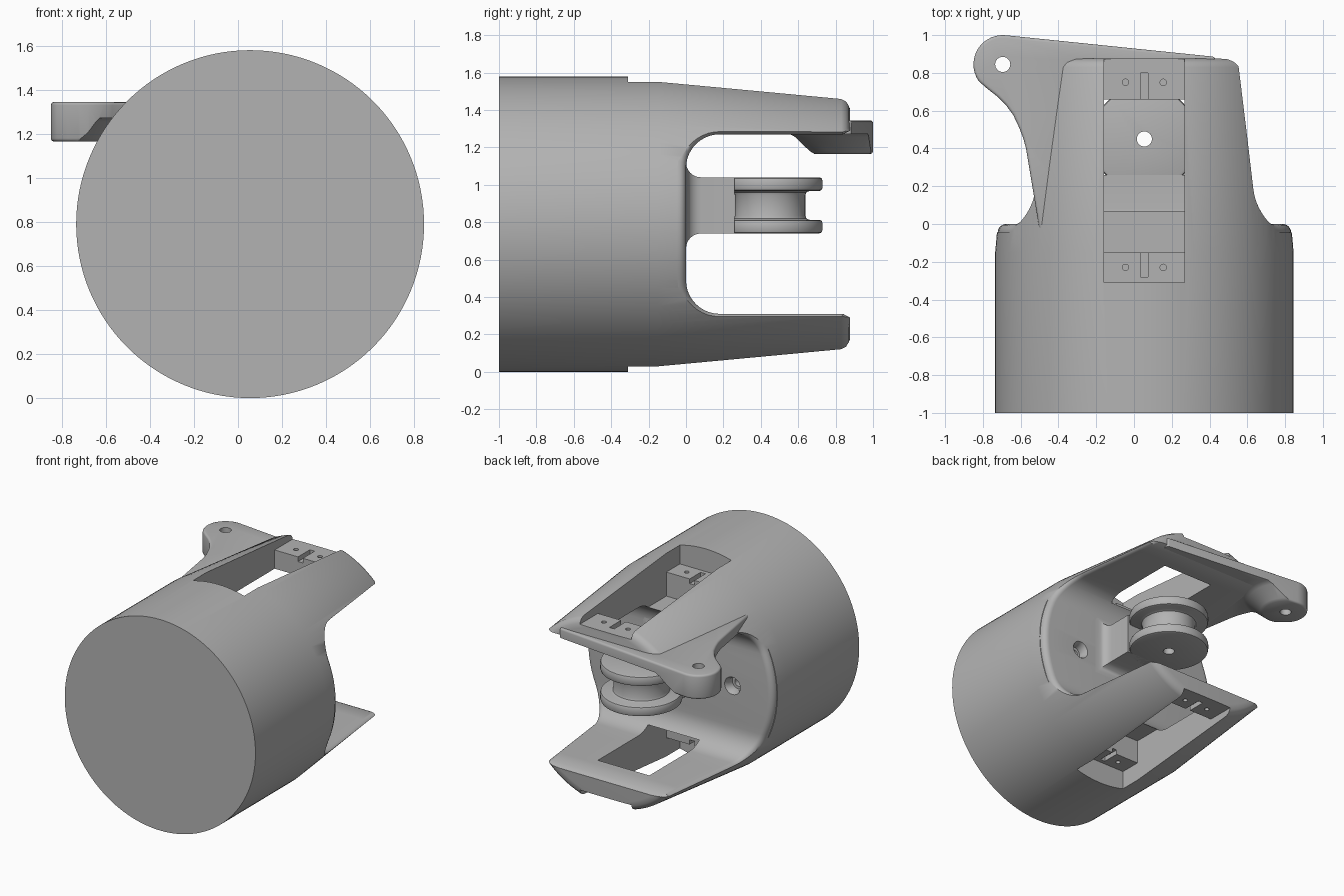
import bpy, bmesh, math
from math import sin, cos, pi, sqrt

if "Cube" in bpy.data.objects:
    bpy.data.objects.remove(bpy.data.objects["Cube"])

CX, CZ = 0.055, 0.79        # axis of the round body
GREY = (0.45, 0.45, 0.45, 1)
grey = bpy.data.materials.new("plain grey")
grey.use_nodes = True
grey.diffuse_color = GREY
grey.node_tree.nodes["Principled BSDF"].inputs["Base Color"].default_value = GREY


def loft(name, rings):
    """Skin a stack of equal-length closed rings and cap both ends."""
    bm = bmesh.new()
    rows = [[bm.verts.new(p) for p in ring] for ring in rings]
    n = len(rows[0])
    for a, b in zip(rows, rows[1:]):
        for i in range(n):
            j = (i + 1) % n
            bm.faces.new((a[i], a[j], b[j], b[i]))
    bm.faces.new(rows[0])
    bm.faces.new(rows[-1])
    bmesh.ops.recalc_face_normals(bm, faces=bm.faces)
    mesh = bpy.data.meshes.new(name)
    bm.to_mesh(mesh)
    bm.free()
    mesh.materials.append(grey)
    obj = bpy.data.objects.new(name, mesh)
    bpy.context.collection.objects.link(obj)
    return obj


def lathe(name, profile, centre, axis="z", sides=48):
    """Turn (radius, height) pairs around an axis through centre."""
    x, y, z = centre
    turn = [2 * pi * i / sides for i in range(sides)]
    if axis == "z":
        rings = [[(x + r * cos(t), y + r * sin(t), z + h) for t in turn] for r, h in profile]
    else:
        rings = [[(x + r * cos(t), y + h, z + r * sin(t)) for t in turn] for r, h in profile]
    return loft(name, rings)


def box(name, x0, x1, y0, y1, z0, z1):
    return loft(name, [[(x0, y0, z), (x1, y0, z), (x1, y1, z), (x0, y1, z)] for z in (z0, z1)])


def apply(obj, mod):
    bpy.ops.object.select_all(action="DESELECT")
    bpy.context.view_layer.objects.active = obj
    obj.select_set(True)
    bpy.ops.object.modifier_apply(modifier=mod.name)


def cut(obj, tool):
    mod = obj.modifiers.new("cut", "BOOLEAN")
    mod.operation, mod.solver, mod.object = "DIFFERENCE", "EXACT", tool
    apply(obj, mod)
    bpy.data.objects.remove(tool)


def smooth(obj):
    bpy.ops.object.select_all(action="DESELECT")
    bpy.context.view_layer.objects.active = obj
    obj.select_set(True)
    bpy.ops.object.shade_smooth_by_angle(angle=math.radians(32))


# Round body, tapering towards the back
def radius(y):
    return 0.79 - 0.09 * min(max((y + 0.15) / 1.0, 0), 1.05)


body = lathe("body", [(0.79, -1), (0.79, -0.15), (0.702, 0.83), (0.69, 0.855),
                      (0.665, 0.872), (0.63, 0.877)], (CX, 0, CZ), "y", 128)

# Gap between the arms: a U profile whose sides flare where they leave the body
half = [(1.1, 0.62), (0.84, 0.48)] + [(0.18 + 0.132 * k, 0.48) for k in range(4, 0, -1)]
half += [(0.18 - 0.18 * sin(t), 0.30 + 0.18 * cos(t)) for t in [pi / 2 * k / 10 for k in range(11)]]
half += [(0, 0.05 * k) for k in range(5, 0, -1)]
path = half + [(0, 0)] + [(y, -w) for y, w in reversed(half)]
FLARE = 0.045
depths = [FLARE * (1 - cos(pi / 2 * k / 6)) for k in range(7)]


def flared(side, depth, outer=False):
    ring = []
    for i, (y, w) in enumerate(path):
        a, b = path[max(i - 1, 0)], path[min(i + 1, len(path) - 1)]
        dy, dw = b[0] - a[0], b[1] - a[1]
        length = sqrt(dy * dy + dw * dw)
        off = FLARE - sqrt(max(FLARE ** 2 - (FLARE - depth) ** 2, 0))
        x = 1.0 if outer else sqrt(max(radius(y) ** 2 - w * w, 0.04)) - depth
        ring.append((CX + side * x, y + off * dw / length, CZ + w - off * dy / length))
    return ring


rings = [flared(-1, 0, True)] + [flared(-1, d) for d in depths]
rings += [flared(1, d) for d in reversed(depths)] + [flared(1, 0, True)]
cut(body, loft("gap_cutter", rings))

# Slot, window, screw holes and grooves in each arm
for s in (1, -1):
    def level(a, b):
        return sorted((CZ + s * a, CZ + s * b))
    cut(body, box("slot_cutter", CX - 0.213, CX + 0.213, -0.31, 1.0, *level(0.62, 0.95)))
    cut(body, box("window_cutter", CX - 0.213, CX + 0.213, -0.15, 0.66, *level(0.44, 0.8)))
    for y, y0, y1 in ((0.75, 0.6, 0.80), (-0.23, -0.28, -0.1)):
        cut(body, box("groove_cutter", CX - 0.02, CX + 0.02, y0, y1, *level(0.585, 0.7)))
        for x in (-0.1, 0.1):
            cut(body, lathe("screw_cutter", [(0.017, s * 0.55), (0.017, s * 0.7)],
                            (CX + x, y, CZ), sides=20))

# Stepped bolt holes in the wall behind the gap
for x in (-0.44, 0.44):
    cut(body, lathe("bolt_cutter", [(0.03, -0.2), (0.03, -0.07), (0.05, -0.07), (0.05, -0.03),
                                    (0.07, 0.01), (0.07, 0.1)], (CX + x, 0, CZ), "y", 32))
smooth(body)

# Neck that carries the pulley, widening into the wall
PZ = 0.89
sections = [(-0.05, 0.08)]
sections += [(0.08 - 0.08 * cos(pi / 2 * k / 6), 0.08 * (1 - sin(pi / 2 * k / 6))) for k in range(7)]
sections += [(0.26, 0)]
neck = loft("pulley_neck", [[(CX + sx * (0.22 + f), y, PZ + sz * (0.15 + f))
                             for sx, sz in ((-1, -1), (1, -1), (1, 1), (-1, 1))]
                            for y, f in sections])
smooth(neck)

# Grooved pulley with an axle hole
lower = [(0.262, -0.15), (0.275, -0.145), (0.28, -0.13), (0.28, -0.095), (0.275, -0.082),
         (0.262, -0.077), (0.21, -0.077), (0.194, -0.07), (0.188, -0.055)]
pulley = lathe("pulley", lower + [(r, -h) for r, h in reversed(lower)], (CX, 0.45, PZ), sides=72)
cut(pulley, lathe("axle_cutter", [(0.04, -0.3), (0.04, 0.3)], (CX, 0.45, PZ), sides=32))
smooth(pulley)

# Side ear: flat web with a thicker rounded end
EX, EY = -0.695, 0.845
outline = [(EX + 0.155 * cos(t), EY + 0.155 * sin(t))
           for t in [math.radians(84 + 131 * k / 14) for k in range(15)]]
outline += [(-0.775, 0.715), (-0.725, 0.676), (-0.68, 0.632), (-0.64, 0.578), (-0.608, 0.51),
            (-0.585, 0.45), (-0.572, 0.4), (-0.5, -0.03), (-0.25, 0), (-0.2, 0.84),
            (0.43, 0.84), (0.43, 0.885)]
ear = loft("side_ear", [[(x, y, z) for x, y in outline] for z in (1.165, 1.345)])
bevel = ear.modifiers.new("round", "BEVEL")
bevel.width, bevel.segments, bevel.limit_method = 0.015, 3, "ANGLE"
bevel.angle_limit = math.radians(60)
apply(ear, bevel)
under = box("under_cutter", -1.2, 0.8, -0.3, 1.3, 1.1, 1.272)
cut(under, lathe("cone_cutter", [(0.158, 1.05), (0.158, 1.165), (0.18, 1.178), (0.265, 1.255),
                                 (0.30, 1.272), (0.30, 1.3)], (EX, EY, 0), sides=64))
cut(ear, under)
cut(ear, lathe("pin_cutter", [(0.04, 1), (0.04, 1.5)], (EX, EY, 0), sides=32))
smooth(ear)
